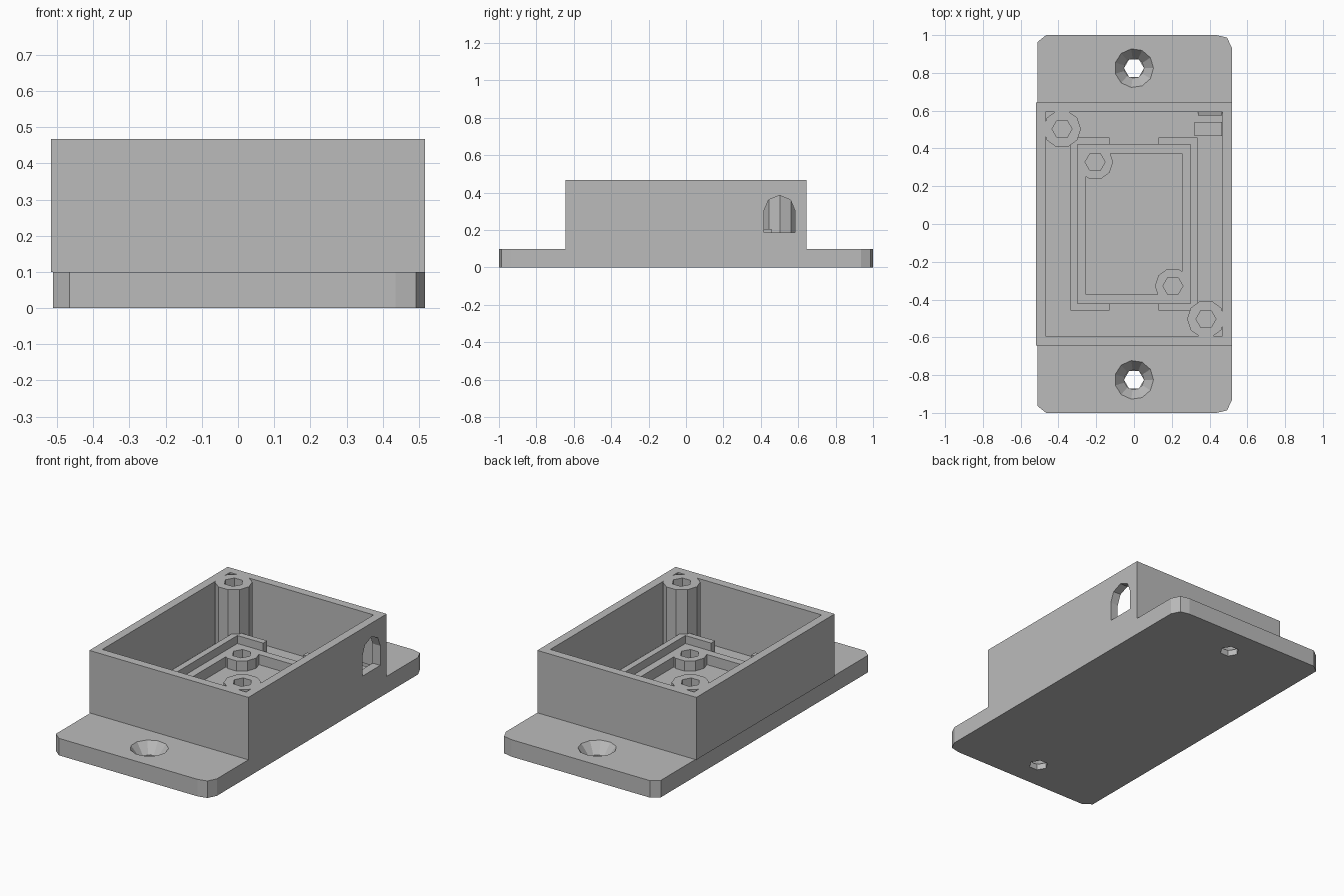
import bpy, bmesh
from math import sin, cos, pi
from mathutils import Matrix

if "Cube" in bpy.data.objects:
    bpy.data.objects.remove(bpy.data.objects["Cube"], do_unlink=True)

grey = bpy.data.materials.new("plain grey plastic")
grey.use_nodes = True
grey.diffuse_color = (0.5, 0.5, 0.5, 1)
grey.node_tree.nodes["Principled BSDF"].inputs["Base Color"].default_value = (0.5, 0.5, 0.5, 1)


def ngon(n, r, cx=0, cy=0):
    return [(cx + r * cos(2 * pi * i / n), cy + r * sin(2 * pi * i / n)) for i in range(n)]


def rect(x, y, cx=0, cy=0):
    return [(cx - x, cy - y), (cx + x, cy - y), (cx + x, cy + y), (cx - x, cy + y)]


def prism(name, pts, z0, z1, top=None, matrix=None):
    """Extrude an outline from z0 to z1, optionally tapering to another outline."""
    bm = bmesh.new()
    low = [bm.verts.new((x, y, z0)) for x, y in pts]
    high = [bm.verts.new((x, y, z1)) for x, y in (top or pts)]
    bm.faces.new(low[::-1])
    bm.faces.new(high)
    n = len(pts)
    for i in range(n):
        j = (i + 1) % n
        bm.faces.new((low[i], low[j], high[j], high[i]))
    if matrix:
        bm.transform(matrix)
    bmesh.ops.recalc_face_normals(bm, faces=bm.faces)
    mesh = bpy.data.meshes.new(name)
    bm.to_mesh(mesh)
    bm.free()
    mesh.materials.append(grey)
    ob = bpy.data.objects.new(name, mesh)
    bpy.context.collection.objects.link(ob)
    return ob


def combine(ob, other, operation):
    """Apply a boolean and discard the second object."""
    mod = ob.modifiers.new("bool", 'BOOLEAN')
    mod.operation, mod.solver, mod.object = operation, 'EXACT', other
    bpy.context.view_layer.objects.active = ob
    bpy.ops.object.modifier_apply(modifier=mod.name)
    bpy.data.objects.remove(other, do_unlink=True)


FLOOR, TOP = 0.1, 0.467
HX, HY, WALL = 0.5175, 0.643, 0.05
HOLE = 0.053

# Mounting plate: seven-sided rounding at each corner
r = 0.067
corner = ngon(7, r)
cx, cy = HX - r, 1 - r * sin(4 * pi / 7)
outline = []
for sx, sy, ids in ((1, 1, (0, 1, 2)), (-1, 1, (2, 3)), (-1, -1, (4, 5)), (1, -1, (5, 6, 0))):
    outline += [(sx * cx + corner[i][0], sy * cy + corner[i][1]) for i in ids]
plate = prism("mounting_plate", outline, 0, FLOOR)

# Countersunk screw holes through the plate
for y in (-0.825, 0.825):
    combine(plate, prism("screw_cutter", ngon(6, HOLE, 0, y), -0.05, 0.2), 'DIFFERENCE')
    combine(plate, prism("sink_cutter", ngon(11, HOLE, 0, y), 0.035, FLOOR + 0.001,
                         top=ngon(11, 0.104, 0, y)), 'DIFFERENCE')

# Box walls with two full-height corner posts
walls = prism("box_walls", rect(HX, HY), FLOOR, TOP)
combine(walls, prism("cavity_cutter", rect(HX - WALL, HY - WALL), 0, 1), 'DIFFERENCE')
posts = [(-0.381, 0.503), (0.381, -0.503)]
for p in posts:
    combine(walls, prism("corner_post", ngon(10, 0.1, *p), FLOOR, TOP), 'UNION')
for p in posts:
    combine(walls, prism("post_cutter", ngon(6, HOLE, *p), 0, 1), 'DIFFERENCE')

# Arched cable opening in one side wall
wy, wz, wr = 0.5, 0.302, 0.0835
arch = [(wy - wr, 0.187), (wy + wr, 0.187)] + ngon(8, wr, wy, wz)[:5]
to_side = Matrix(((0, 0, 1, 0), (1, 0, 0, 0), (0, 1, 0, 0), (0, 0, 0, 1)))
combine(walls, prism("opening_cutter", arch, 0.42, 0.6, matrix=to_side), 'DIFFERENCE')

# Raised ledge with two short standoffs
ledge = prism("board_ledge", rect(0.298, 0.42), FLOOR, 0.16)
combine(ledge, prism("ledge_cutter", rect(0.253, 0.373), 0, 1), 'DIFFERENCE')
standoffs = [(-0.206, 0.328), (0.206, -0.328)]
for p in standoffs:
    combine(ledge, prism("standoff", ngon(10, 0.095, *p), FLOOR, 0.16), 'UNION')
for p in standoffs:
    combine(ledge, prism("standoff_cutter", ngon(6, HOLE, *p), 0, 1), 'DIFFERENCE')

# C-shaped brackets on both sides of the ledge
for name, s in (("left_bracket", 1), ("right_bracket", -1)):
    c = [(0.13, 0.457), (0.335, 0.457), (0.335, -0.457), (0.13, -0.457),
         (0.13, -0.42), (0.298, -0.42), (0.298, 0.42), (0.13, 0.42)]
    prism(name, [(s * x, y) for x, y in c], FLOOR, 0.207)

# Cable rest and small sloped fillet beside the opening
prism("cable_rest", rect(0.074, 0.037, 0.393, 0.504), FLOOR, 0.18)
prism("cable_fillet", [(0.574, FLOOR), (0.593, FLOOR), (0.574, 0.18)], 0.338, 0.467, matrix=to_side)
